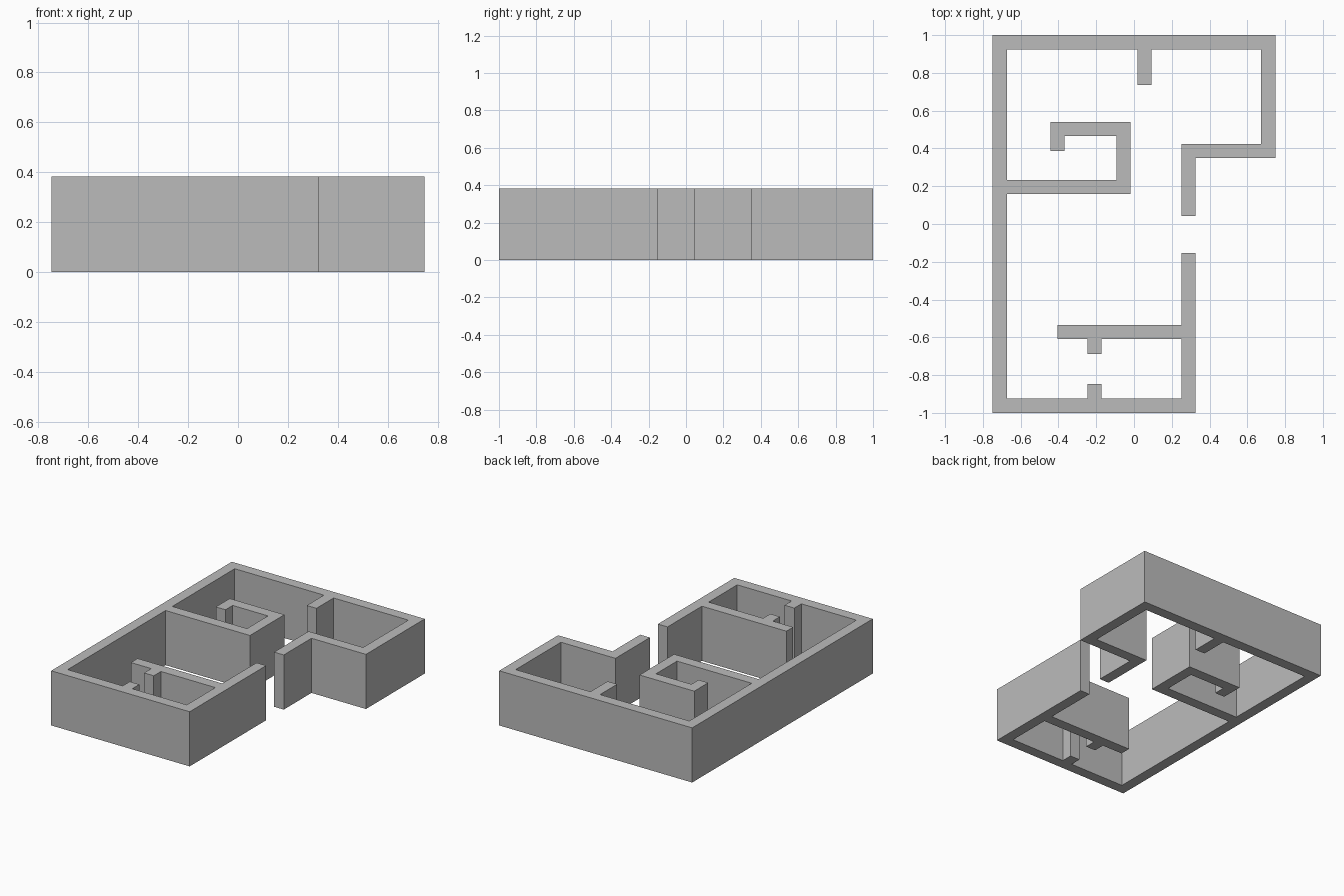
import bpy
import bmesh
from mathutils import Vector

THICK = 0.075
HEIGHT = 0.383
H = THICK / 2

cube = bpy.data.objects.get("Cube")
if cube:
    bpy.data.objects.remove(cube, do_unlink=True)

plaster = bpy.data.materials.new("plain_grey")
plaster.use_nodes = True
grey = (0.5, 0.5, 0.5, 1)
plaster.diffuse_color = grey
plaster.node_tree.nodes["Principled BSDF"].inputs["Base Color"].default_value = grey


def wall(name, path, joined=True):
    """Mitred wall along a centreline; a joined wall starts at another wall and has no start cap."""
    pts = [Vector(p) for p in path]
    dirs = [(b - a).normalized() for a, b in zip(pts, pts[1:])]
    normals = [Vector((-d.y, d.x)) for d in dirs]
    bm = bmesh.new()
    rings = []
    for i, p in enumerate(pts):
        before, after = normals[max(i - 1, 0)], normals[min(i, len(normals) - 1)]
        offset = (before + after) * H / (1 + before.dot(after))
        left, right = p + offset, p - offset
        rings.append([bm.verts.new((*q, z)) for q, z in
                      ((left, 0), (right, 0), (right, HEIGHT), (left, HEIGHT))])
    for a, b in zip(rings, rings[1:]):
        for k in range(4):
            n = (k + 1) % 4
            bm.faces.new((a[k], a[n], b[n], b[k]))
    bm.faces.new(rings[-1])
    if not joined:
        bm.faces.new(rings[0][::-1])
    bmesh.ops.recalc_face_normals(bm, faces=bm.faces)
    # Keep normals outward on walls with an open start
    if sum(f.normal.z * f.calc_area() for f in bm.faces if f.calc_center_median().z > HEIGHT * 0.99) < 0:
        bmesh.ops.reverse_faces(bm, faces=bm.faces)
    mesh = bpy.data.meshes.new(name)
    bm.to_mesh(mesh)
    bm.free()
    mesh.materials.append(plaster)
    obj = bpy.data.objects.new(name, mesh)
    bpy.context.collection.objects.link(obj)


# Centrelines of the outer walls
side = 0.748 - H
end = 1 - H
entry = 0.288
porch = 0.386

# Outer shell, from one side of the entrance gap round to the other
wall("outer_wall", [(entry, -0.153), (entry, -end), (-side, -end), (-side, end),
                    (side, end), (side, porch), (entry, porch), (entry, 0.042)], joined=False)

# Hooked partition around the small inner room
wall("inner_room_wall", [(H - side, 0.196), (-0.056, 0.196), (-0.056, 0.503),
                         (-0.405, 0.503), (-0.405, 0.386)])

# Partition closing off the front rooms
wall("front_partition", [(entry - H, -0.571), (-0.405, -0.571)])

# Short wall stubs beside the doorways
wall("back_stub", [(0.056, end - H), (0.056, 0.735)])
wall("front_stub", [(-0.209, H - end), (-0.209, -0.847)])
wall("partition_stub", [(-0.209, -0.571 - H), (-0.209, -0.688)])
